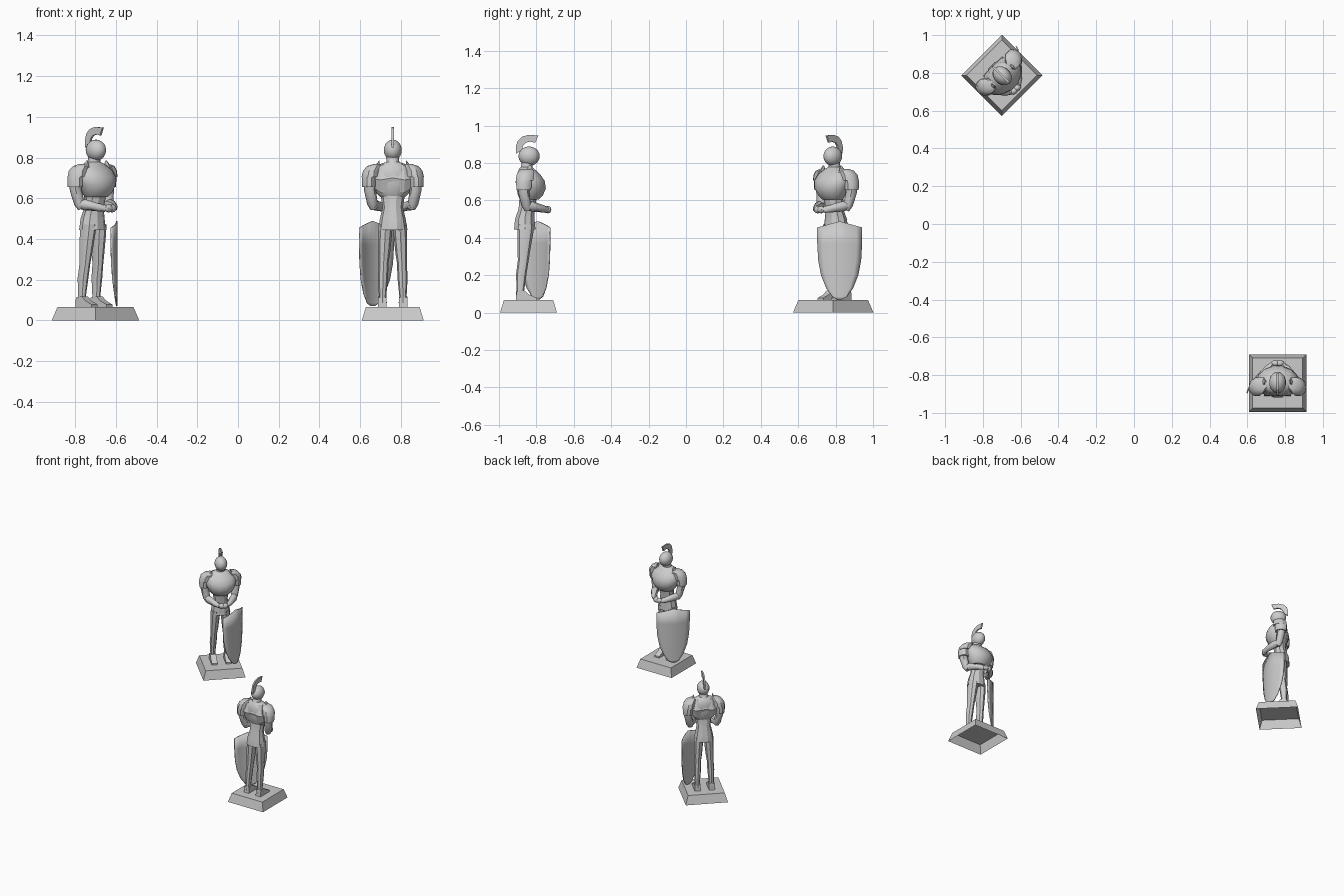
import bpy, bmesh, math
from mathutils import Matrix, Vector

if "Cube" in bpy.data.objects:
    bpy.data.objects.remove(bpy.data.objects["Cube"])

stone = bpy.data.materials.new("stone_grey")
stone.diffuse_color = (0.6, 0.6, 0.6, 1)
stone.use_nodes = True
stone.node_tree.nodes["Principled BSDF"].inputs["Base Color"].default_value = stone.diffuse_color


def add(name, bm, M, angle=35):
    bmesh.ops.recalc_face_normals(bm, faces=bm.faces)
    me = bpy.data.meshes.new(name)
    bm.to_mesh(me)
    bm.free()
    me.materials.append(stone)
    ob = bpy.data.objects.new(name, me)
    bpy.context.collection.objects.link(ob)
    ob.matrix_world = M
    bpy.ops.object.select_all(action='DESELECT')
    ob.select_set(True)
    bpy.context.view_layer.objects.active = ob
    if angle:
        bpy.ops.object.shade_smooth_by_angle(angle=math.radians(angle))
    return ob


def bridge(bm, rings, cap=True):
    n = len(rings[0])
    for a, b in zip(rings, rings[1:]):
        for i in range(n):
            j = (i + 1) % n
            bm.faces.new((a[i], a[j], b[j], b[i]))
    if cap:
        bm.faces.new(rings[0])
        bm.faces.new(rings[-1])


def loft(name, M, secs, n=12, angle=35):
    """Stack of level ellipses: x, y, z, rx, ry."""
    bm = bmesh.new()
    rings = [[bm.verts.new((x + rx * math.cos(2 * math.pi * i / n),
                            y + ry * math.sin(2 * math.pi * i / n), z))
              for i in range(n)] for x, y, z, rx, ry in secs]
    bridge(bm, rings)
    return add(name, bm, M, angle)


def tube(name, M, pts, n=8):
    """Round limb along a path: x, y, z, r."""
    bm = bmesh.new()
    P = [Vector(p[:3]) for p in pts]
    rings = []
    for k, p in enumerate(P):
        d = (P[min(k + 1, len(P) - 1)] - P[max(k - 1, 0)]).normalized()
        u = d.cross(Vector((1, 1, 0.2)) if pts[-1][0] < 0.0 or pts[0][0] < 0 else Vector((-1, 1, 0.2))).normalized()
        v = d.cross(u)
        rings.append([bm.verts.new(p + pts[k][3] * (u * math.cos(2 * math.pi * i / n) + v * math.sin(2 * math.pi * i / n)))
                      for i in range(n)])
    bridge(bm, rings)
    return add(name, bm, M, 45)


def slab(name, M, prof, x, w):
    """Side profile (y, z) extruded across x."""
    bm = bmesh.new()
    rings = [[bm.verts.new((x + s * w / 2, y, z)) for y, z in prof] for s in (-1, 1)]
    bridge(bm, rings)
    return add(name, bm, M, 25)


def ball(name, M, c, r, seg=14, rows=10):
    bm = bmesh.new()
    bmesh.ops.create_uvsphere(bm, u_segments=seg, v_segments=rows, radius=1,
                              matrix=Matrix.Translation(c) @ Matrix.Diagonal((*r, 1)))
    return add(name, bm, M, 40)


def shield(name, M):
    # curved kite plate, peaked at the top centre
    bm = bmesh.new()
    rows = [(0.07, 0.012), (0.085, 0.04), (0.13, 0.072), (0.2, 0.1), (0.28, 0.115), (0.37, 0.12), (0.455, 0.12)]
    grid = []
    for k, (z, w) in enumerate(rows):
        row = []
        for i in range(9):
            u = i / 4 - 1
            top = 0.033 * (1 - abs(u)) if k == len(rows) - 1 else 0
            row.append(bm.verts.new((u * w, -0.028 * (u * w / 0.12) ** 2, z + top)))
        grid.append(row)
    for a, b in zip(grid, grid[1:]):
        for i in range(8):
            bm.faces.new((a[i], a[i + 1], b[i + 1], b[i]))
    place = M @ Matrix.Translation((-0.101, 0.052, 0)) @ Matrix.Rotation(math.radians(45), 4, 'Z')
    ob = add(name, bm, place, 35)
    m = ob.modifiers.new("thickness", 'SOLIDIFY')
    m.thickness = 0.007


def statue(tag, M):
    def nm(s):
        return s + "_" + tag
    # plinth, open underneath
    bm = bmesh.new()
    rings = [[bm.verts.new((sx * h, sy * h, z)) for sx, sy in ((-1, -1), (1, -1), (1, 1), (-1, 1))]
             for h, z in ((0.152, 0), (0.132, 0.066))]
    bridge(bm, rings, cap=False)
    bm.faces.new(rings[1])
    add(nm("plinth"), bm, M, 0)
    # skirt and waist
    loft(nm("skirt"), M, [(0, -0.02, 0.445, 0.072, 0.06), (0, -0.02, 0.5, 0.063, 0.055),
                          (0, -0.01, 0.555, 0.05, 0.045), (0, 0.0, 0.63, 0.062, 0.05)], 10, 30)
    # breastplate, shoulders and neck
    loft(nm("breastplate"), M, [(0, 0.005, 0.605, 0.06, 0.052), (0, 0.01, 0.625, 0.08, 0.068),
                                (0, 0.015, 0.665, 0.1, 0.08), (0, 0.01, 0.705, 0.112, 0.078),
                                (0, 0.0, 0.74, 0.098, 0.063), (0, -0.01, 0.768, 0.062, 0.042),
                                (0, -0.01, 0.778, 0.032, 0.032), (0, -0.005, 0.815, 0.029, 0.03)], 14, 40)
    # angular shoulder blade plate across the back
    bm = bmesh.new()
    pts = [[(-0.12, -0.035, 0.7), (-0.06, -0.066, 0.69), (0, -0.07, 0.7), (0.06, -0.066, 0.69), (0.12, -0.035, 0.7)],
           [(-0.1, -0.03, 0.655), (-0.055, -0.05, 0.625), (0, -0.052, 0.645), (0.055, -0.05, 0.625), (0.1, -0.03, 0.655)],
           [(-0.09, -0.02, 0.75), (-0.05, -0.045, 0.765), (0, -0.04, 0.772), (0.05, -0.045, 0.765), (0.09, -0.02, 0.75)]]
    mid, low, top = [[bm.verts.new(p) for p in r] for r in pts]
    for a, b in ((low, mid), (mid, top)):
        for i in range(4):
            bm.faces.new((a[i], a[i + 1], b[i + 1], b[i]))
    add(nm("back_plate"), bm, M, 0)
    # helmet and crest
    ball(nm("helmet"), M, (0, 0.003, 0.836), (0.045, 0.057, 0.052))
    slab(nm("crest"), M, [(-0.066, 0.85), (-0.068, 0.885), (-0.058, 0.918), (-0.035, 0.94), (0.0, 0.95),
                          (0.053, 0.947), (0.036, 0.908), (0.01, 0.914), (-0.015, 0.908),
                          (-0.03, 0.89), (-0.034, 0.868)], 0, 0.011)
    for s, side in ((-1, "left"), (1, "right")):
        # leg and shoe
        loft(nm(side + "_leg"), M, [(s * 0.035, -0.015, 0.47, 0.034, 0.045), (s * 0.037, -0.017, 0.43, 0.034, 0.043),
                                    (s * 0.042, -0.025, 0.33, 0.029, 0.034), (s * 0.045, -0.028, 0.28, 0.024, 0.029),
                                    (s * 0.048, -0.038, 0.21, 0.025, 0.028), (s * 0.05, -0.044, 0.12, 0.018, 0.021),
                                    (s * 0.05, -0.044, 0.085, 0.021, 0.024)], 8, 40)
        slab(nm(side + "_shoe"), M, [(-0.068, 0.066), (0.045, 0.066), (0.045, 0.078), (0.0, 0.098),
                                     (-0.022, 0.118), (-0.064, 0.112)], s * 0.051, 0.042)
        # arm folding to the joined hands
        tube(nm(side + "_upper_arm"), M, [(s * 0.112, -0.028, 0.71, 0.034), (s * 0.112, -0.025, 0.64, 0.029),
                                          (s * 0.1, -0.012, 0.575, 0.026), (s * 0.092, -0.002, 0.55, 0.02)])
        tube(nm(side + "_forearm"), M, [(s * 0.1, -0.02, 0.572, 0.022), (s * 0.088, 0.02, 0.567, 0.027),
                                        (s * 0.05, 0.075, 0.555, 0.021), (s * 0.025, 0.095, 0.55, 0.018)])
        ball(nm(side + "_hand"), M, (s * 0.012, 0.104, 0.55), (0.025, 0.018, 0.02), 8, 6)
        # layered pauldron with a raised point
        loft(nm(side + "_pauldron_lower"), M, [(s * 0.116, -0.025, 0.655, 0.034, 0.041),
                                               (s * 0.115, -0.025, 0.7, 0.037, 0.044),
                                               (s * 0.105, -0.022, 0.74, 0.032, 0.041)], 10)
        loft(nm(side + "_pauldron_upper"), M, [(s * 0.108, -0.02, 0.705, 0.045, 0.05),
                                               (s * 0.104, -0.018, 0.735, 0.042, 0.049),
                                               (s * 0.09, -0.012, 0.758, 0.036, 0.043),
                                               (s * 0.075, -0.008, 0.768, 0.018, 0.028)], 10)
        loft(nm(side + "_pauldron_point"), M, [(s * 0.078, 0.005, 0.75, 0.014, 0.028),
                                               (s * 0.066, 0.008, 0.785, 0.002, 0.005)], 6, 20)
    shield(nm("shield"), M)


# two guards: one at the front right, one turned at the back left
statue("front", Matrix.Translation((0.76, -0.842, 0)))
statue("back", Matrix.Translation((-0.70, 0.787, 0)) @ Matrix.Rotation(math.radians(-135), 4, 'Z'))
